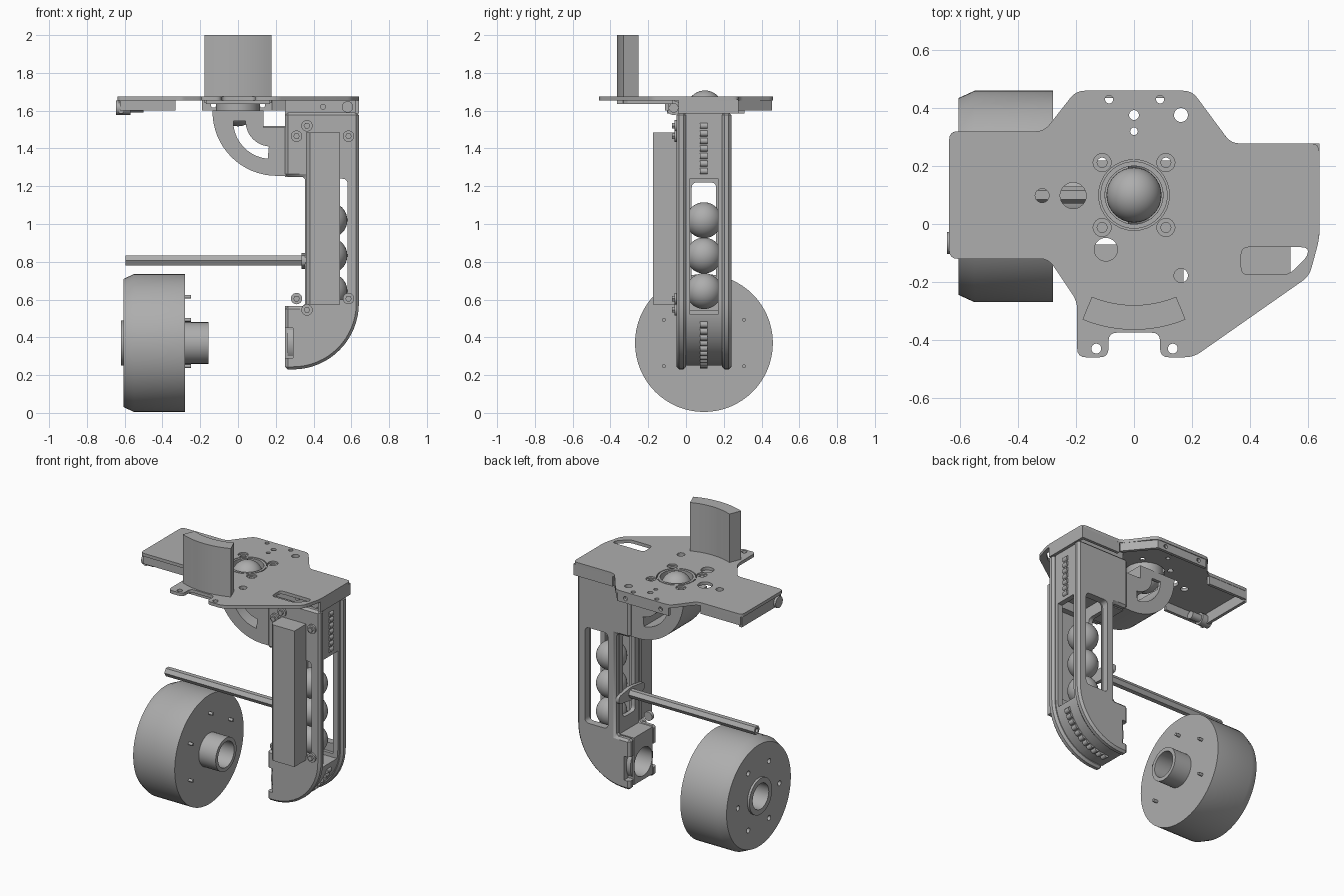
import bpy, bmesh, math
from mathutils import Vector

cube = bpy.data.objects.get("Cube")
if cube:
    bpy.data.objects.remove(cube, do_unlink=True)

GREY = (0.42, 0.42, 0.42, 1)
grey = bpy.data.materials.new("machined grey")
grey.use_nodes = True
grey.diffuse_color = GREY
grey.node_tree.nodes["Principled BSDF"].inputs["Base Color"].default_value = GREY
parts = []
MID = 0.095          # depth of the ball track
WHEEL_Z = 0.37


def finish(name, bm):
    bmesh.ops.recalc_face_normals(bm, faces=bm.faces)
    me = bpy.data.meshes.new(name)
    bm.to_mesh(me)
    bm.free()
    me.materials.append(grey)
    ob = bpy.data.objects.new(name, me)
    bpy.context.collection.objects.link(ob)
    parts.append(ob)
    return ob


def prism(name, pts, axis, a, b):
    """Extrude a 2D outline along an axis from a to b."""
    place = {"x": lambda u, v: (a, u, v), "y": lambda u, v: (u, a, v), "z": lambda u, v: (u, v, a)}[axis]
    bm = bmesh.new()
    face = bm.faces.new([bm.verts.new(place(u, v)) for u, v in pts])
    new = bmesh.ops.extrude_face_region(bm, geom=[face])["geom"]
    step = Vector([b - a if c == axis else 0 for c in "xyz"])
    bmesh.ops.translate(bm, vec=step, verts=[v for v in new if isinstance(v, bmesh.types.BMVert)])
    return finish(name, bm)


def arc(cx, cy, r, start, end, n=16):
    angles = [math.radians(start + (end - start) * i / n) for i in range(n + 1)]
    return [(cx + r * math.cos(t), cy + r * math.sin(t)) for t in angles]


def cyl(name, axis, u, v, r, a, b, n=32):
    return prism(name, arc(u, v, r, 0, 360, n)[:-1], axis, a, b)


def box(name, x0, x1, y0, y1, z0, z1):
    return prism(name, [(x0, y0), (x1, y0), (x1, y1), (x0, y1)], "z", z0, z1)


def rounded(pts, r):
    """Round every corner of an outline."""
    out = []
    for i, p in enumerate(pts):
        p, q, s = Vector(p), Vector(pts[i - 1]), Vector(pts[(i + 1) % len(pts)])
        a = p + (q - p).normalized() * min(r, (q - p).length * 0.45)
        b = p + (s - p).normalized() * min(r, (s - p).length * 0.45)
        for k in range(5):
            t = k / 4
            out.append(tuple(a * (1 - t) ** 2 + p * 2 * t * (1 - t) + b * t * t))
    return out


def rect(u0, u1, v0, v1):
    return [(u0, v0), (u1, v0), (u1, v1), (u0, v1)]


def modify(ob, kind, **settings):
    mod = ob.modifiers.new(kind.lower(), kind)
    for key, value in settings.items():
        setattr(mod, key, value)
    bpy.context.view_layer.objects.active = ob
    bpy.ops.object.modifier_apply(modifier=mod.name)


def cut(ob, tool):
    modify(ob, "BOOLEAN", operation="DIFFERENCE", solver="EXACT", object=tool)
    parts.remove(tool)
    bpy.data.objects.remove(tool, do_unlink=True)


def ball(name, x, y, z, r=0.095):
    bm = bmesh.new()
    bmesh.ops.create_uvsphere(bm, u_segments=32, v_segments=20, radius=r)
    bmesh.ops.translate(bm, vec=(x, y, z), verts=bm.verts)
    return finish(name, bm)


# Mounting plate with its holes
outline = [(-.638, .32), (-.31, .32), (-.2, .46), (.2, .46), (.335, .278), (.64, .278),
           (.64, -.05), (.605, -.18), (.205, -.46), (.09, -.46), (.09, -.375), (-.088, -.375),
           (-.088, -.46), (-.196, -.46), (-.196, -.267), (-.295, -.12), (-.638, -.12)]
plate = prism("mounting_plate", rounded(outline, .03), "z", 1.655, 1.676)
holes = [(-.086, .43, .014), (.09, .43, .014), (0, .376, .017), (0, .32, .013), (.162, .376, .024),
         (.162, -.178, .024), (-.13, -.43, .017), (.134, -.43, .017), (-.097, -.088, .04),
         (-.21, .098, .045), (-.317, .098, .024), (0, .1, .122)]
for x, y, r in holes:
    cut(plate, cyl("hole", "z", x, y, r, 1.6, 1.7))
slot = [(.37, -.08), (.6, -.08), (.6, -.11), (.535, -.175), (.37, -.175)]
cut(plate, prism("slot", rounded(slot, .025), "z", 1.6, 1.7))
for x in (-.11, .11):
    for y in (-.012, .212):
        cut(plate, cyl("counterbore", "z", x, y, .031, 1.665, 1.7))
        cut(plate, cyl("screw_hole", "z", x, y, .017, 1.6, 1.7))

# Flanges hanging below the plate
box("left_side_flange", .62, .64, -.04, .278, 1.585, 1.66)
box("left_back_flange", .35, .64, .258, .278, 1.585, 1.66)
back = box("back_flange", -.19, .19, .435, .455, 1.6, 1.66)
for x in (-.13, .13):
    cut(back, cyl("flange_hole", "y", x, 1.63, .014, .4, .5))
prism("diagonal_flange", [(.19, .455), (.34, .275), (.32, .265), (.175, .44)], "z", 1.6, 1.66)
for y in (-.11, .298):
    box("arm_flange", -.625, -.33, y, y + .02, 1.6, 1.66)
box("arm_end_flange", -.63, -.61, -.1, .31, 1.585, 1.66)
cyl("arm_bolt", "x", -.065, 1.615, .038, -.645, -.57)
cyl("arm_bolt_shank", "x", -.065, 1.615, .025, -.57, -.5)

# Curved stop block standing on the plate and its base tray
sector = arc(0, .1, .465, 247.5, 292.5) + arc(0, .1, .38, 292.5, 247.5)
prism("stop_block", sector, "z", 1.64, 2.0)
box("base_tray", -.17, .17, -.365, -.07, 1.635, 1.656)

# Ball outlet collar and top ball
collar = cyl("outlet_collar", "z", 0, .1, .116, 1.58, 1.676, 48)
cut(collar, cyl("collar_bore", "z", 0, .1, .1, 1.5, 1.7, 48))
ball("top_ball", 0, .1, 1.612)

# Curved guide leading balls from the leg to the outlet
profile = ([(-.135, 1.6)] + arc(.205, 1.595, .34, 180, 270) +
           [(.26, 1.255), (.26, 1.51), (.135, 1.51), (.135, 1.6)])
guide = prism("curved_guide", profile, "y", -.03, .22)
cut(guide, cyl("guide_bore", "z", 0, .1, .1, 1.5, 1.7))
curve_slot = arc(.175, 1.545, .2, 180, 265) + arc(.175, 1.545, .135, 265, 180)
cut(guide, prism("guide_slot", curve_slot, "y", -.2, .4))
box("guide_ledge", .13, .26, .0, .19, 1.49, 1.52)


# Leg: recessed core between two bevelled cheeks
def leg_profile(inset):
    edge = .64 - inset
    return ([(.25, 1.25), (.25, 1.66 if inset else 1.59), (edge, 1.66 if inset else 1.59)] +
            arc(.29, .58, .35 - inset, 0, -90) +
            [(.25, .23 + inset), (.25, .565), (.355, .565), (.355, 1.25)])


core = prism("leg_core", leg_profile(.02), "y", -.004, .194)
cut(core, box("ball_channel", .384, .585, .0, .19, .545, 1.3))
cut(core, prism("outer_window", rect(.02, .17, .52, 1.24), "x", .5, .7))
cut(core, prism("inner_window", rounded(rect(.03, .16, .66, 1.22), .03), "x", .3, .45))
cut(core, prism("side_window", rounded(rect(.42, .585, .6, 1.24), .03), "y", -.2, .4))
cut(core, cyl("ball_inlet", "x", MID, WHEEL_Z, .095, .2, .42))
for y0, y1, side in ((-.05, .0, "front"), (.19, .24, "back")):
    cheek = prism(side + "_leg_cheek", leg_profile(0), "y", y0, y1)
    modify(cheek, "BEVEL", width=.014, segments=1, limit_method="ANGLE", angle_limit=1.0)
    cut(cheek, prism("window", rounded(rect(.41, .58, .6, 1.24), .03), "y", y0 - .1, y1 + .1))
    cut(cheek, box("edge_notch", .2, .292, y0 - .1, y1 + .1, .29, .45))
for z in (1.02, .833, .645):
    ball("track_ball", .484, MID, z)

# Chain of small teeth down the outer edge
for i in range(7):
    cyl("upper_tooth", "y", .615, 1.28 + i * .04, .017, .075, .115, 12)
for x, z in arc(.29, .58, .328, -20, -86, 10):
    cyl("lower_tooth", "y", x, z, .017, .075, .115, 12)

# Inlet ring on the foot
ring = cyl("inlet_ring", "x", MID, WHEEL_Z, .12, .262, .32)
cut(ring, cyl("ring_bore", "x", MID, WHEEL_Z, .095, .2, .42))

# Front cover and its screws
cover = [(.36, -.04), (.36, -.155), (.38, -.175), (.54, -.175), (.54, -.04)]
prism("front_cover", cover, "z", .575, 1.485)
for x, z in ((.31, 1.465), (.365, 1.52), (.585, 1.465), (.31, .605), (.365, .545), (.585, .605)):
    cyl("screw_boss", "y", x, z, .03, -.062, -.04, 24)
    cyl("screw_head", "y", x, z, .017, -.075, -.04, 6)
for x, r in ((.58, .03), (.45, .015)):
    cyl("top_bolt", "y", x, 1.62, r, -.02, .02, 24)

# Hexagonal cross rod with its flange
rod = cyl("cross_rod", "x", .1, .807, .03, -.595, .345, 6)
cut(rod, cyl("rod_bore", "x", .1, .807, .014, -.7, -.55, 16))
flange = [(-.04, .78), (.1, .76), (.23, .78), (.23, .83), (.1, .848), (-.04, .83)]
prism("rod_flange", rounded(flange, .02), "x", .335, .36)

# Wheel, turned from a profile with a bored hub
bm = bmesh.new()
turned = [(-.62, .085), (-.62, .12), (-.605, .12), (-.605, .34), (-.55, .365), (-.28, .365),
          (-.28, .11), (-.155, .11), (-.155, .085), (-.62, .085)]
verts = [bm.verts.new((x, MID, WHEEL_Z + r)) for x, r in turned]
edges = [bm.edges.new(pair) for pair in zip(verts, verts[1:])]
bmesh.ops.spin(bm, geom=verts + edges, cent=(0, MID, WHEEL_Z), axis=(1, 0, 0), angle=math.tau, steps=64)
bmesh.ops.remove_doubles(bm, verts=bm.verts, dist=1e-4)
wheel = finish("wheel", bm)
for y, z in arc(MID, WHEEL_Z, .22, 0, 360, 6)[:-1]:
    cut(wheel, cyl("wheel_hole", "x", y, z, .017, -.7, -.57, 16))
for y, z in arc(MID, WHEEL_Z, .245, -30, 210, 4):
    cyl("wheel_pin", "x", y, z, .01, -.29, -.25, 12)

# Smooth round surfaces and keep hard edges
bpy.ops.object.select_all(action="DESELECT")
for ob in parts:
    ob.select_set(True)
bpy.context.view_layer.objects.active = plate
bpy.ops.object.shade_smooth_by_angle(angle=math.radians(32))
